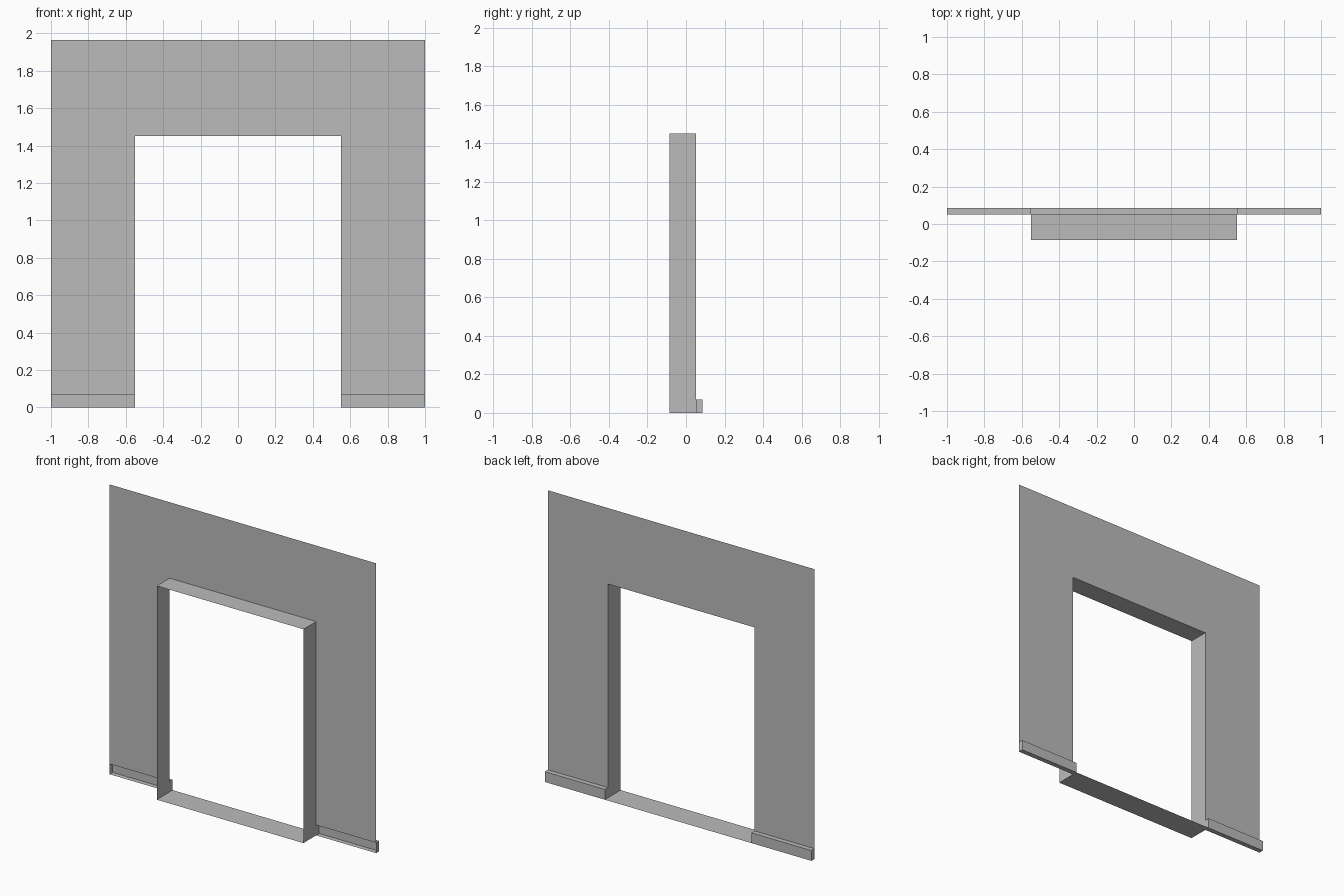
import bpy
import bmesh

if "Cube" in bpy.data.objects:
    bpy.data.objects.remove(bpy.data.objects["Cube"])

W, H = 1.0, 1.965        # wall half width, height
DW, DH = 0.55, 1.45      # doorway half width, height
BH = 0.07                # baseboard height
Y0, YW, Y1 = -0.085, 0.052, 0.085   # lining front, wall plane, baseboard face

plaster = bpy.data.materials.new("grey_plaster")
plaster.diffuse_color = (0.5, 0.5, 0.5, 1)
plaster.use_nodes = True
plaster.node_tree.nodes["Principled BSDF"].inputs["Base Color"].default_value = plaster.diffuse_color


def make(name, polygons):
    """Make one object from a few flat polygons, welding shared corners."""
    bm = bmesh.new()
    for poly in polygons:
        bm.faces.new([bm.verts.new(p) for p in poly])
    bmesh.ops.remove_doubles(bm, verts=bm.verts, dist=1e-5)
    mesh = bpy.data.meshes.new(name)
    bm.to_mesh(mesh)
    bm.free()
    mesh.materials.append(plaster)
    obj = bpy.data.objects.new(name, mesh)
    bpy.context.collection.objects.link(obj)
    return obj


# Thin wall sheet around the doorway, starting at the baseboard top
outline = [(-W, BH), (-W, H), (W, H), (W, BH),
           (DW, BH), (DW, DH), (-DW, DH), (-DW, BH)]
make("wall", [[(x, YW, z) for x, z in outline]])

# Doorway lining: jambs and head, facing into the opening
path = [(-DW, 0), (-DW, DH), (DW, DH), (DW, 0)]
make("doorway_lining", [
    [(a[0], Y0, a[1]), (a[0], YW, a[1]), (b[0], YW, b[1]), (b[0], Y0, b[1])]
    for a, b in zip(path, path[1:])])

# Threshold sheet on the ground
make("threshold", [[(-DW, Y0, 0), (DW, Y0, 0), (DW, Y1, 0), (-DW, Y1, 0)]])

# Baseboards, open at the back where they meet the wall
for side, x0, x1 in (("left", -W, -DW), ("right", DW, W)):
    section = [(YW, 0), (Y1, 0), (Y1, BH), (YW, BH)]
    faces = [[(x0, *a), (x0, *b), (x1, *b), (x1, *a)]
             for a, b in zip(section, section[1:])]
    faces.append([(x0, *p) for p in reversed(section)])
    faces.append([(x1, *p) for p in section])
    make("baseboard_" + side, faces)
